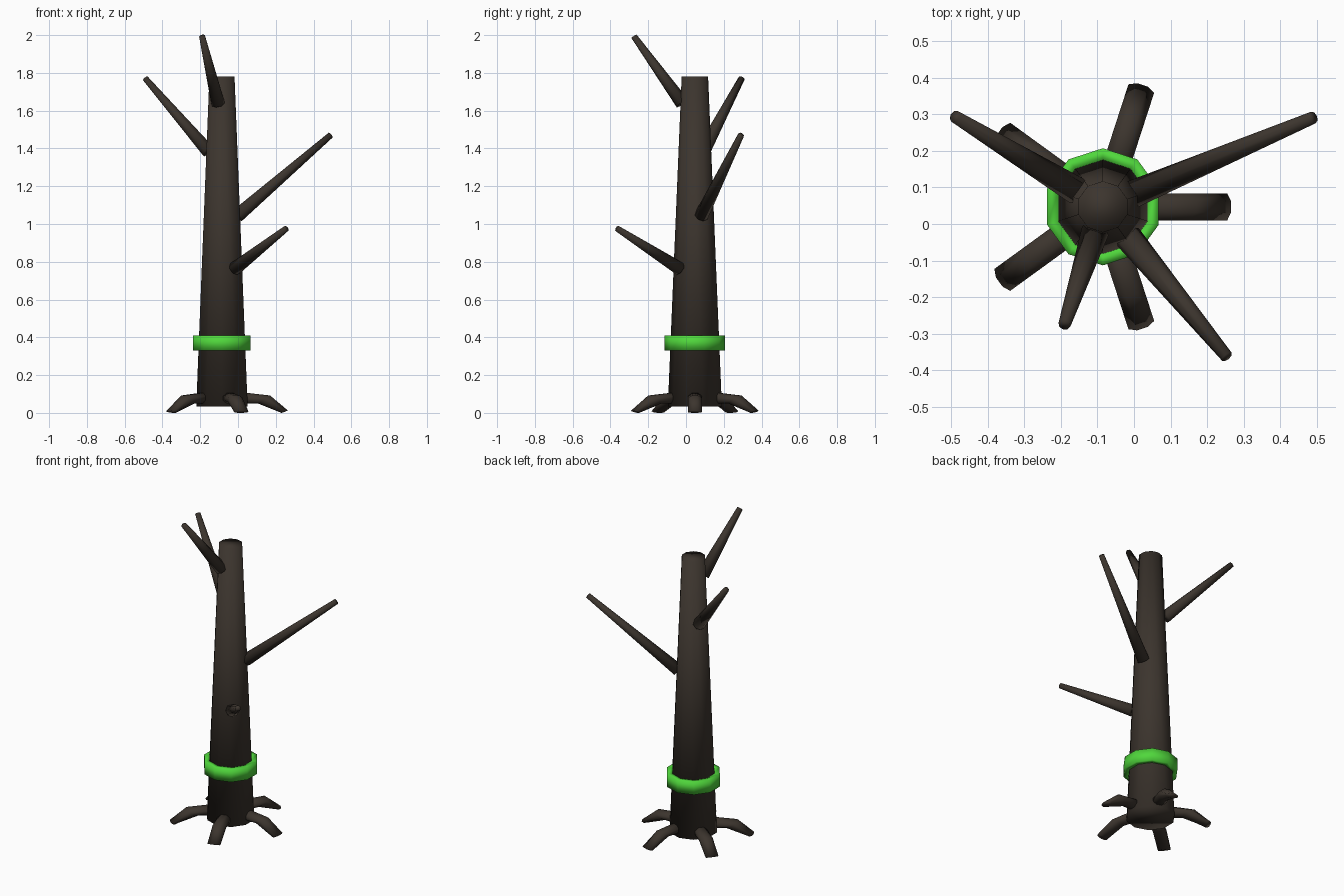
import bpy, bmesh
from math import cos, sin, pi, radians
from mathutils import Vector, Matrix

if "Cube" in bpy.data.objects:
    bpy.data.objects.remove(bpy.data.objects["Cube"])

CENTRE = Vector((-0.085, 0.047, 0))


def material(name, colour):
    mat = bpy.data.materials.new(name)
    mat.use_nodes = True
    mat.diffuse_color = colour
    mat.node_tree.nodes["Principled BSDF"].inputs["Base Color"].default_value = colour
    return mat


def loft(name, rings, mat, closed=False):
    """Skin rings of points; cap the ends, or join last to first."""
    bm = bmesh.new()
    loops = [[bm.verts.new(p) for p in ring] for ring in rings]
    pairs = list(zip(loops, loops[1:]))
    if closed:
        pairs.append((loops[-1], loops[0]))
    else:
        bm.faces.new(loops[0])
        bm.faces.new(loops[-1])
    for a, b in pairs:
        for i in range(len(a)):
            j = (i + 1) % len(a)
            bm.faces.new((a[i], a[j], b[j], b[i]))
    bmesh.ops.recalc_face_normals(bm, faces=bm.faces)
    mesh = bpy.data.meshes.new(name)
    bm.to_mesh(mesh)
    bm.free()
    mesh.materials.append(mat)
    mesh.shade_smooth()
    obj = bpy.data.objects.new(name, mesh)
    bpy.context.collection.objects.link(obj)
    return obj


def circle(radius, z, sides=10):
    """Level ring about the trunk axis, with a corner on +y."""
    return [CENTRE + Vector((radius * sin(2 * pi * i / sides),
                             radius * cos(2 * pi * i / sides), z))
            for i in range(sides)]


def branch(name, base, tip, mat, sides=8):
    base, tip = Vector(base), Vector(tip)
    turn = (tip - base).to_track_quat('Z', 'Y')
    rings = [[centre + turn @ Vector((r * cos(2 * pi * i / sides), r * sin(2 * pi * i / sides), 0))
              for i in range(sides)]
             for centre, r in ((base, 0.038), (tip, 0.017))]
    return loft(name, rings, mat)


def root(name, angle, mat):
    # Each section: top point and bottom point as (distance, height)
    sections = (((0.08, 0.112), (0.08, 0.05)),
                ((0.255, 0.092), (0.19, 0.05)),
                ((0.35, 0.012), (0.315, 0.0)))
    spin = Matrix.Rotation(angle, 3, 'Z')
    rings = []
    for top, bottom in sections:
        top, bottom = Vector((top[0], 0, top[1])), Vector((bottom[0], 0, bottom[1]))
        mid, half = (top + bottom) / 2, (top - bottom) / 2
        ring = []
        for i in range(8):
            a = pi / 8 + i * pi / 4
            point = mid + half * (cos(a) / cos(pi / 8)) + Vector((0, 0.04 * sin(a), 0))
            ring.append(CENTRE + spin @ point)
        rings.append(ring)
    return loft(name, rings, mat)


bark = material("dark bark", (0.045, 0.035, 0.027, 1))
green = material("bright green", (0.08, 0.68, 0.045, 1))

# Trunk and band
loft("trunk", [circle(0.143, 0.035), circle(0.07, 1.78)], bark)
loft("band", [circle(0.16, 0.33), circle(0.16, 0.41),
              circle(0.128, 0.41), circle(0.128, 0.33)], green, closed=True)

# Branches
branch("upper_right_branch", (-0.157, 0.091, 1.385), (-0.49, 0.294, 1.77), bark)
branch("top_front_branch", (-0.106, -0.02, 1.64), (-0.19, -0.275, 1.993), bark)
branch("left_branch", (-0.002, 0.082, 1.045), (0.49, 0.291, 1.47), bark)
branch("lower_front_branch", (-0.016, -0.036, 0.765), (0.254, -0.363, 0.975), bark)

# Five evenly spread roots
for n in range(5):
    root(f"root_{n + 1}", radians(72 * n), bark)
